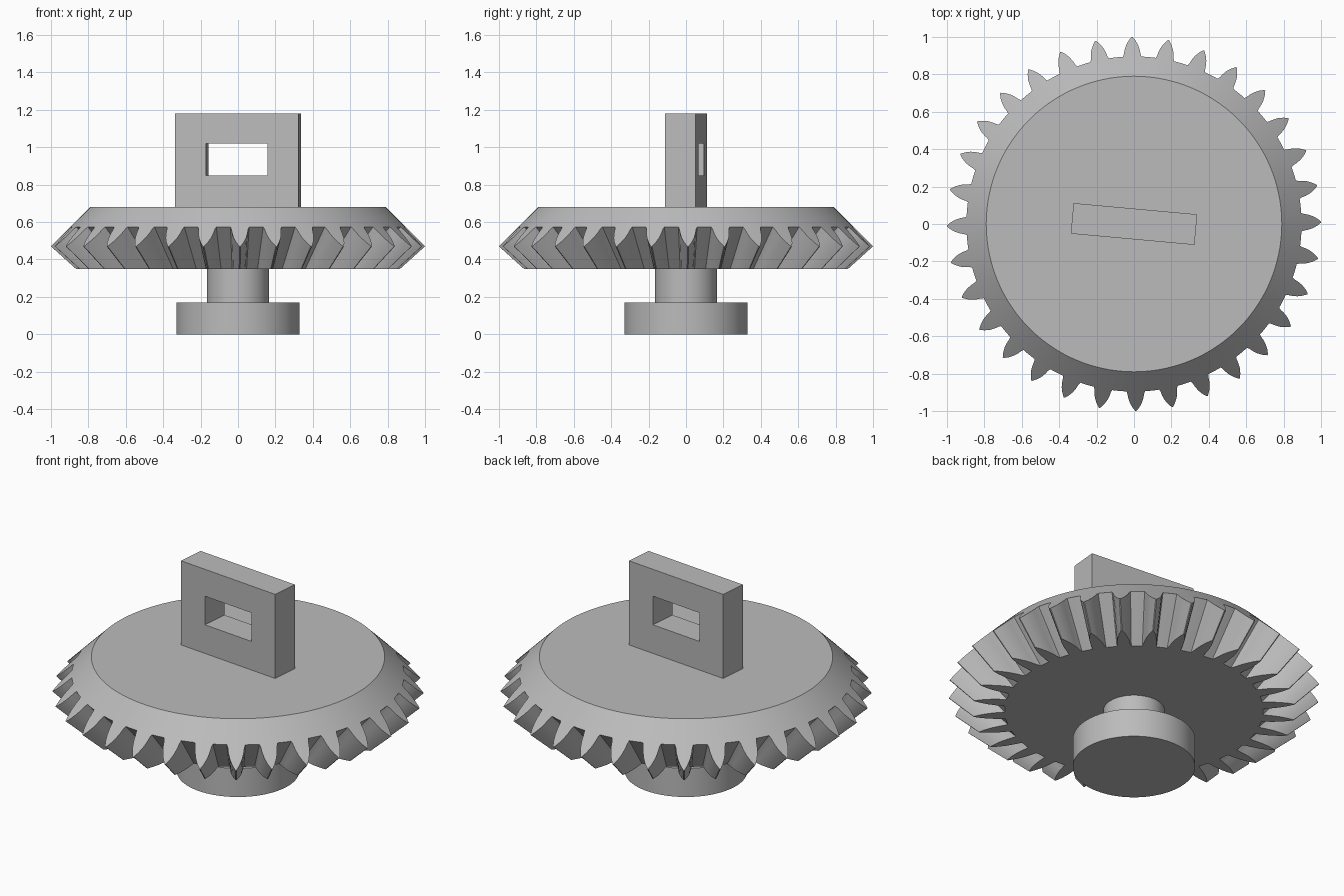
import bpy, bmesh, math

cube = bpy.data.objects.get("Cube")
if cube:
    bpy.data.objects.remove(cube)

grey = bpy.data.materials.new("plain grey")
grey.use_nodes = True
colour = (0.5, 0.5, 0.5, 1)
grey.diffuse_color = colour
grey.node_tree.nodes["Principled BSDF"].inputs["Base Color"].default_value = colour

TEETH = 32
GEAR_BOTTOM, GEAR_TOP, TOP_RADIUS = 0.35, 0.68, 0.79
APEX = -0.43                       # all tooth lines meet here on the axis
BACK_CONE = GEAR_TOP + TOP_RADIUS  # radius + height on the sloping rim


def finish(name, bm, smooth=True):
    bmesh.ops.recalc_face_normals(bm, faces=bm.faces)
    mesh = bpy.data.meshes.new(name)
    bm.to_mesh(mesh)
    bm.free()
    mesh.materials.append(grey)
    obj = bpy.data.objects.new(name, mesh)
    bpy.context.collection.objects.link(obj)
    if smooth:
        bpy.ops.object.select_all(action="DESELECT")
        obj.select_set(True)
        bpy.context.view_layer.objects.active = obj
        bpy.ops.object.shade_smooth_by_angle(angle=math.radians(25))
    return obj


def bridge(bm, a, b):
    for i in range(len(a)):
        j = (i + 1) % len(a)
        bm.faces.new((a[i], a[j], b[j], b[i]))


def cylinder(name, radius, z0, z1):
    bm = bmesh.new()
    bmesh.ops.create_cone(bm, cap_ends=True, segments=96, radius1=radius,
                          radius2=radius, depth=z1 - z0)
    bmesh.ops.translate(bm, verts=bm.verts, vec=(0, 0, (z0 + z1) / 2))
    return finish(name, bm)


# Bevel gear: pointed teeth on the rim, tapering down towards the apex
flank = [(0.896, 0.050), (0.908, 0.045), (0.93, 0.041),
         (0.955, 0.033), (0.98, 0.019), (1.0, 0.003)]
pitch = 2 * math.pi / TEETH
tooth = [(r, -w / r) for r, w in flank] + [(r, w / r) for r, w in reversed(flank)]
tooth += [(flank[0][0], pitch * f) for f in (0.42, 0.5, 0.58)]

bm = bmesh.new()
top, rim, bottom = [], [], []
for k in range(TEETH):
    for r, offset in tooth:
        a = math.radians(0.6) + k * pitch + offset
        c, s = math.cos(a), math.sin(a)
        z = BACK_CONE - r
        low = r * (GEAR_BOTTOM - APEX) / (z - APEX)
        top.append(bm.verts.new((TOP_RADIUS * c, TOP_RADIUS * s, GEAR_TOP)))
        rim.append(bm.verts.new((r * c, r * s, z)))
        bottom.append(bm.verts.new((low * c, low * s, GEAR_BOTTOM)))
bridge(bm, top, rim)
bridge(bm, rim, bottom)
bm.faces.new(top)
bm.faces.new(bottom[::-1])
finish("bevel_gear", bm)

# Shaft and foot below the gear
cylinder("shaft", 0.165, 0.17, GEAR_BOTTOM)
cylinder("foot", 0.33, 0.0, 0.17)


# Upright tab with a rectangular slot, turned slightly about the axis
def frame_ring(bm, half_x, z0, z1, y):
    return [bm.verts.new((x, y, z)) for x, z in
            ((-half_x, z0), (half_x, z0), (half_x, z1), (-half_x, z1))]


bm = bmesh.new()
loops = []
for y in (-0.082, 0.082):
    loops.append((frame_ring(bm, 0.332, GEAR_TOP, 1.18, y),
                  frame_ring(bm, 0.165, 0.85, 1.02, y)))
(outer_f, inner_f), (outer_b, inner_b) = loops
for a, b in ((outer_f, inner_f), (outer_b, inner_b),
             (outer_f, outer_b), (inner_f, inner_b)):
    bridge(bm, a, b)
tab = finish("slotted_tab", bm, smooth=False)
tab.rotation_euler.z = math.radians(-5.2)
